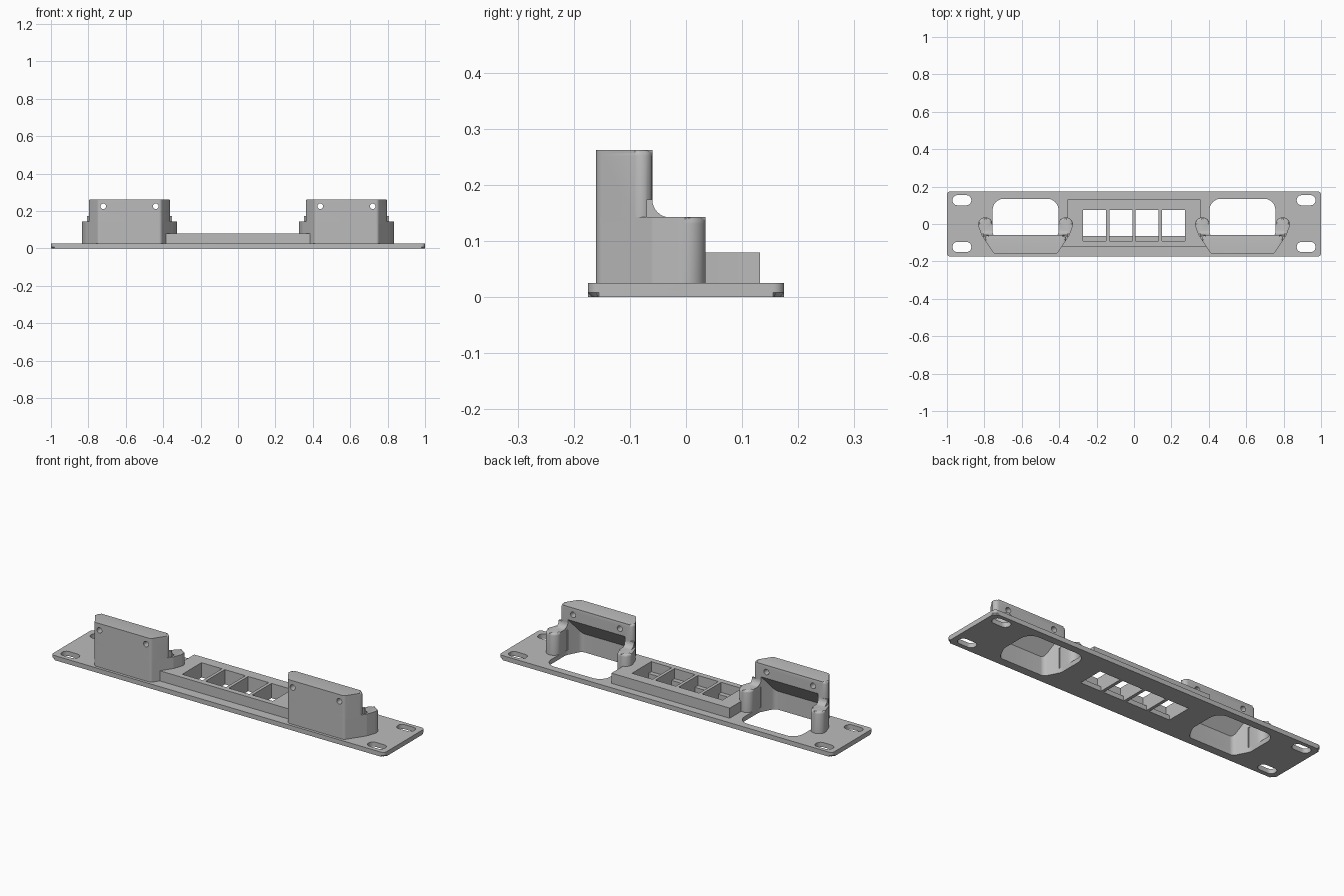
import bpy, bmesh, math
from mathutils import Vector

cube = bpy.data.objects.get("Cube")
if cube:
    bpy.data.objects.remove(cube, do_unlink=True)

grey = bpy.data.materials.new("plain_grey")
grey.use_nodes = True
colour = (0.5, 0.5, 0.5, 1)
grey.diffuse_color = colour
grey.node_tree.nodes["Principled BSDF"].inputs["Base Color"].default_value = colour


def rounded(points, steps=8):
    """Turn (x, y, radius) corners into a filleted outline."""
    out = []
    for i, (x, y, r) in enumerate(points):
        p = Vector((x, y))
        if r == 0:
            out.append(p)
            continue
        a = (Vector(points[i - 1][:2]) - p).normalized()
        b = (Vector(points[(i + 1) % len(points)][:2]) - p).normalized()
        half = a.angle(b) / 2
        centre = p + (a + b).normalized() * (r / math.sin(half))
        start = p + a * (r / math.tan(half)) - centre
        end = p + b * (r / math.tan(half)) - centre
        sweep = start.angle_signed(end)
        for k in range(steps + 1):
            t = -sweep * k / steps
            c, s = math.cos(t), math.sin(t)
            out.append(centre + Vector((start.x * c - start.y * s, start.x * s + start.y * c)))
    return out


def mirrored(half):
    """Close a right-hand half outline with its mirror image."""
    return half + [(-x, y, r) for x, y, r in reversed(half)]


def rect(x, y, w, d, r=0):
    return [(x - w / 2, y - d / 2, r), (x + w / 2, y - d / 2, r),
            (x + w / 2, y + d / 2, r), (x - w / 2, y + d / 2, r)]


def finish(name, bm):
    bmesh.ops.recalc_face_normals(bm, faces=bm.faces)
    mesh = bpy.data.meshes.new(name)
    bm.to_mesh(mesh)
    bm.free()
    mesh.materials.append(grey)
    obj = bpy.data.objects.new(name, mesh)
    bpy.context.collection.objects.link(obj)
    return obj


def prism(name, corners, z0, z1, edge_z=None, edge=0.0, segments=3, top=None, dx=0.0):
    """Extrude an outline upwards, optionally easing one rim or sloping the top."""
    bm = bmesh.new()
    outline = rounded(corners)
    low = [bm.verts.new((p.x + dx, p.y, z0)) for p in outline]
    high = [bm.verts.new((p.x + dx, p.y, top(p.y) if top else z1)) for p in outline]
    bm.faces.new(low[::-1])
    bm.faces.new(high)
    n = len(low)
    for i in range(n):
        j = (i + 1) % n
        bm.faces.new((low[i], low[j], high[j], high[i]))
    if edge:
        rim = [e for e in bm.edges if all(abs(v.co.z - edge_z) < 1e-5 for v in e.verts)]
        bmesh.ops.bevel(bm, geom=rim, offset=edge, segments=segments, profile=0.5,
                        affect='EDGES', clamp_overlap=True)
    return finish(name, bm)


def combine(obj, other, operation):
    mod = obj.modifiers.new("shape", 'BOOLEAN')
    mod.operation, mod.solver, mod.object = operation, 'EXACT', other
    bpy.context.view_layer.objects.active = obj
    bpy.ops.object.modifier_apply(modifier=mod.name)
    bpy.data.objects.remove(other, do_unlink=True)


def smooth(obj):
    bpy.ops.object.select_all(action='DESELECT')
    obj.select_set(True)
    bpy.context.view_layer.objects.active = obj
    bpy.ops.object.shade_smooth_by_angle(angle=math.radians(30))


BASE = 0.025
CENTRE = 0.58
PORTS = [(i - 1.5) * 0.14 for i in range(4)]

# Tapered pocket behind each bracket, with a sloping ceiling
pocket = mirrored([(0.135, -0.13, 0.03), (0.176, -0.05, 0.05), (0.176, 0.135, 0.06)])


def pocket_cutter(dx):
    return prism("pocket_cutter", pocket, -0.05, 0, dx=dx,
                 top=lambda y: 0.1 + 1.3 * (y + 0.13))


# Base plate with chamfered underside, slots and openings
plate = prism("mounting_plate", rect(0, 0, 2, 0.35, 0.02), 0, BASE, 0, 0.008, 1)
for side in (-1, 1):
    combine(plate, pocket_cutter(side * CENTRE), 'DIFFERENCE')
    for y in (-0.123, 0.127):
        slot = rect(side * 0.92, y, 0.1, 0.054, 0.025)
        combine(plate, prism("slot_cutter", slot, -0.1, 0.1), 'DIFFERENCE')
for x in PORTS:
    combine(plate, prism("port_cutter", rect(x, 0.005, 0.123, 0.14), -0.1, 0.1), 'DIFFERENCE')
smooth(plate)

# Raised frame around the four ports
frame = prism("port_frame", mirrored([(0.385, -0.12, 0), (0.355, -0.04, 0), (0.355, 0.132, 0)]),
              BASE - 0.001, 0.08)
for x in PORTS:
    combine(frame, prism("port_cutter", rect(x, -0.0075, 0.123, 0.165), -0.1, 0.2), 'DIFFERENCE')
smooth(frame)

# Brackets: low U-shaped arms, tall front block, fillet between them
arms = mirrored([(0.168, -0.16, 0.02), (0.235, -0.06, 0.02), (0.253, -0.01, 0.02),
                 (0.253, 0.035, 0.037), (0.176, 0.035, 0.037), (0.176, -0.09, 0)])
block = mirrored([(0.168, -0.16, 0.02), (0.235, -0.06, 0.02)])
for side, name in ((1, "left_bracket"), (-1, "right_bracket")):
    dx = side * CENTRE
    bracket = prism(name, arms, BASE - 0.001, 0.143, 0.143, 0.012, dx=dx)
    combine(bracket, prism("block", block, BASE - 0.001, 0.262, 0.262, 0.01, dx=dx), 'UNION')

    # Concave fillet strip where the block meets the arms
    r = 0.032
    arc = [(-0.06 + r - r * math.sin(t), 0.142 + r - r * math.cos(t))
           for t in (k * math.pi / 16 for k in range(9))]
    section = [(-0.07, 0.135), (-0.06 + r, 0.135)] + arc + [(-0.07, 0.142 + r)]
    bm = bmesh.new()
    face = bm.faces.new([bm.verts.new((dx - 0.226, y, z)) for y, z in section])
    moved = bmesh.ops.extrude_face_region(bm, geom=[face])["geom"]
    bmesh.ops.translate(bm, vec=(0.452, 0, 0),
                        verts=[v for v in moved if isinstance(v, bmesh.types.BMVert)])
    combine(bracket, finish("fillet", bm), 'UNION')
    combine(bracket, pocket_cutter(dx), 'DIFFERENCE')

    # Two screw holes through the block
    for x in (-0.14, 0.14):
        bpy.ops.mesh.primitive_cylinder_add(vertices=24, radius=0.015, depth=0.3,
                                            location=(dx + x, -0.1, 0.225),
                                            rotation=(math.pi / 2, 0, 0))
        hole = bpy.context.object
        hole.data.materials.append(grey)
        combine(bracket, hole, 'DIFFERENCE')
    smooth(bracket)
